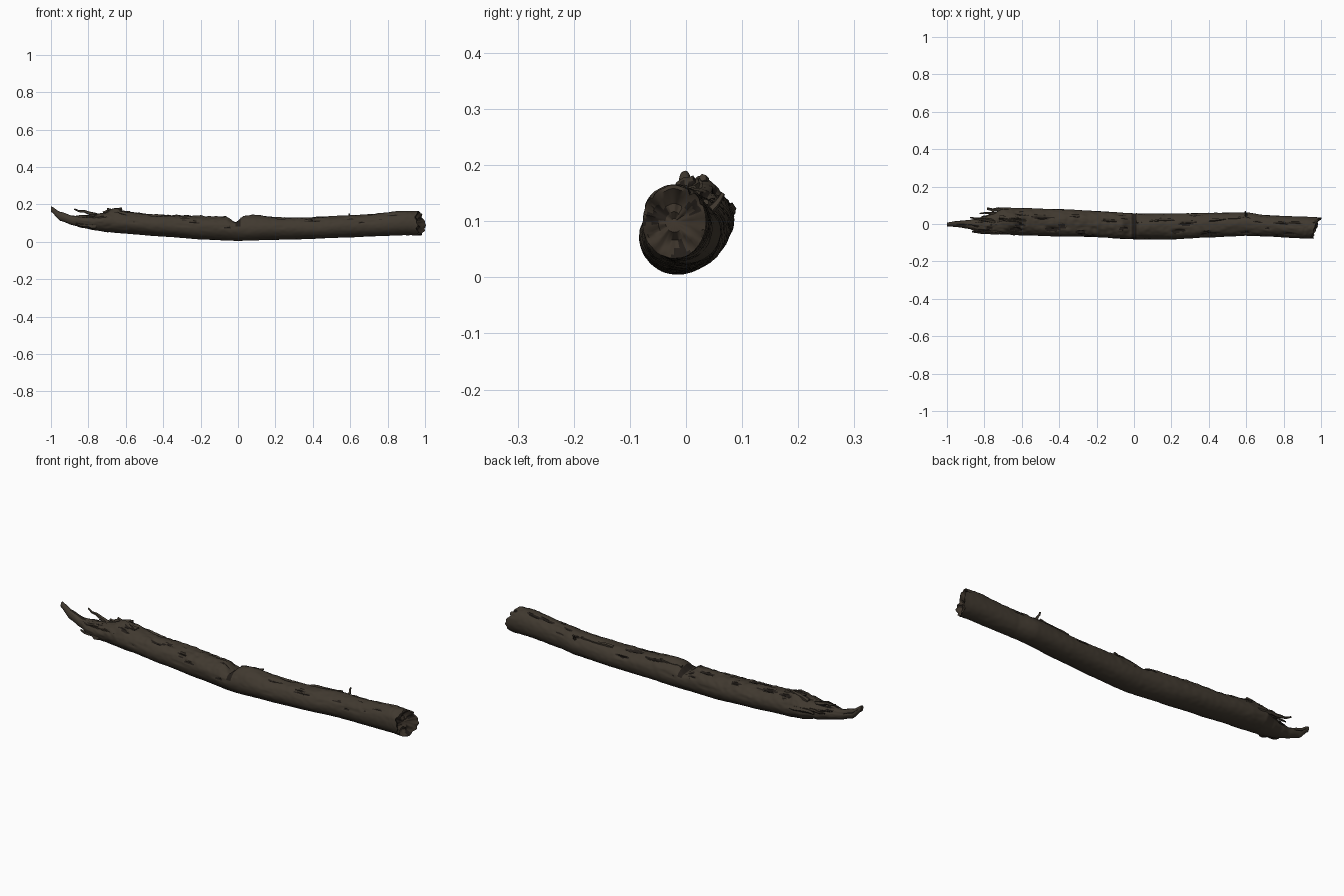
import bpy, bmesh, math, random
from mathutils import Vector, noise

cube = bpy.data.objects.get("Cube")
if cube:
    bpy.data.objects.remove(cube)
random.seed(4)


def material(name, rgb):
    m = bpy.data.materials.new(name)
    m.use_nodes = True
    m.diffuse_color = (*rgb, 1)
    bsdf = m.node_tree.nodes["Principled BSDF"]
    bsdf.inputs["Base Color"].default_value = (*rgb, 1)
    bsdf.inputs["Roughness"].default_value = 0.9
    return m


BARK = material("weathered bark", (0.052, 0.041, 0.029))
CRACK = material("dark crack", (0.017, 0.013, 0.010))
BROKEN = material("broken wood", (0.044, 0.033, 0.023))

# Log outline: x, back y, front y, top z, bottom z
STATIONS = [
    (-1.0, .008, -.012, .190, .160), (-.95, .016, -.016, .160, .112),
    (-.88, .022, -.026, .138, .088), (-.83, .035, -.050, .142, .074),
    (-.76, .055, -.055, .148, .060), (-.70, .082, -.056, .160, .050),
    (-.60, .086, -.061, .160, .043), (-.40, .080, -.066, .146, .028),
    (-.20, .070, -.070, .140, .013), (0, .056, -.082, .133, .005),
    (.20, .056, -.083, .132, .010), (.40, .060, -.072, .130, .016),
    (.60, .062, -.063, .141, .024), (.70, .048, -.066, .148, .029),
    (.90, .040, -.077, .166, .035), (1.0, .036, -.078, .163, .034),
]


def outline(x):
    for a, b in zip(STATIONS, STATIONS[1:]):
        if x <= b[0]:
            t = (x - a[0]) / (b[0] - a[0])
            t = t * 0.5 + (3 * t * t - 2 * t ** 3) * 0.5
            return [p + (q - p) * t for p, q in zip(a[1:], b[1:])]
    return STATIONS[-1][1:]


def bump(x, centre, width):
    return max(0, 1 - abs(x - centre) / width)


def groove(x, a):
    """Depth of the long splits, mostly on the worn upper side."""
    worn = max(0, math.sin(a) + 0.15) * (1.0 if x < 0.05 else 0.65)
    n = noise.noise(Vector((x * 9, math.cos(a) * 5, math.sin(a) * 5 + 3)))
    return max(0, n - 0.27) * worn


def surface(x, a):
    back, front, top, low = outline(x)
    yc, zc = (back + front) / 2, (top + low) / 2
    c, s = math.cos(a), math.sin(a)
    rough = 0.35 + max(0, s) * (1.1 if x < 0 else 0.5) + 0.6 * bump(x, -.75, .2)
    p = Vector((x * 7, c * 1.6, s * 1.6))
    r = 1 + 0.07 * rough * noise.noise(p) - 0.6 * groove(x, a)
    r += 0.05 * rough * noise.noise(Vector((x * 38, c * 5, s * 5)))
    y, z = yc + (back - front) / 2 * c * r, zc + (top - low) / 2 * s * r
    # Notch, ridge behind it and the raised knot
    if s > 0:
        z -= 0.032 * bump(x, -.015, .045) * s ** 2
        z += 0.012 * bump(x, .08, .09) * s ** 3
        z += 0.022 * bump(x, -.65, .06) * s ** 3
    # Slanted, ragged sawn end
    if x > 0.9:
        k = (x - 0.9) / 0.1
        x -= k * (0.022 - 0.022 * c + 0.014 * max(0, s))
        x += k * 0.012 * noise.noise(Vector((5, c * 3, s * 3)))
    return Vector((x, y, max(z, 0)))


def finish(bm, name, mats):
    bmesh.ops.recalc_face_normals(bm, faces=bm.faces)
    mesh = bpy.data.meshes.new(name)
    bm.to_mesh(mesh)
    bm.free()
    obj = bpy.data.objects.new(name, mesh)
    for m in mats:
        mesh.materials.append(m)
    bpy.context.collection.objects.link(obj)
    bpy.ops.object.select_all(action="DESELECT")
    obj.select_set(True)
    bpy.context.view_layer.objects.active = obj
    bpy.ops.object.shade_smooth_by_angle(angle=math.radians(50))
    return obj


def bridge(bm, r0, r1, choose):
    n = len(r0)
    for j in range(n):
        k = (j + 1) % n
        f = bm.faces.new((r0[j], r0[k], r1[k], r1[j]))
        f.material_index = choose(j)


# Log body
RINGS, SIDES = 320, 56
bm = bmesh.new()
angles = [math.tau * j / SIDES for j in range(SIDES)]
previous = None
for i in range(RINGS + 1):
    x = -1 + 2 * i / RINGS
    ring = [bm.verts.new(surface(x, a)) for a in angles]
    if previous:
        def bark_or_crack(j):
            notch = abs(x - .005) < .012 and math.sin(angles[j]) > .3
            return 1 if notch or groove(x, angles[j]) > 0.085 else 0
        bridge(bm, previous, ring, bark_or_crack)
    else:
        bm.faces.new(ring)
    previous = ring

# Rough hollowed face on the thick end
centre = sum((v.co for v in previous), Vector()) / SIDES
rim = [v.co.copy() for v in previous]
for scale, depth in ((.9, .002), (.72, .012), (.5, .02), (.28, .014), (.1, .012)):
    ring = []
    for co in rim:
        p = centre + (co - centre) * scale
        p.x += 0.016 * noise.noise(p * 45) - depth
        ring.append(bm.verts.new(p))
    bridge(bm, previous, ring,
           lambda j: 1 if noise.noise(ring[j].co * 30) > 0.3 else 2)
    previous = ring
bm.faces.new(previous).material_index = 2
finish(bm, "log_body", [BARK, CRACK, BROKEN])


def splinter(name, start, end, r0, r1, mat=BARK):
    """Bent, tapering sliver of wood with five sides."""
    start, end = Vector(start), Vector(end)
    d = (end - start).normalized()
    u = d.cross(Vector((0, 1, 0.3))).normalized()
    w = d.cross(u)
    bm = bmesh.new()
    previous = None
    for i in range(6):
        t = i / 5
        c = start.lerp(end, t)
        if 0 < i < 5:
            c += u * random.uniform(-.3, .3) * r0 + w * random.uniform(-.3, .3) * r0
        r = r0 + (r1 - r0) * t
        ring = [bm.verts.new(c + (u * math.cos(k * math.tau / 5)
                + w * math.sin(k * math.tau / 5)) * r) for k in range(5)]
        if previous:
            bridge(bm, previous, ring, lambda j: 0)
        else:
            bm.faces.new(ring)
        previous = ring
    bm.faces.new(previous)
    finish(bm, name, [mat])


# Splinters around the broken end
splinter("upright_splinter", (-.74, .01, .135), (-.875, .035, .175), .013, .004)
splinter("back_splinter", (-.64, .068, .115), (-.785, .082, .122), .016, .007)
splinter("knot_splinter", (-.58, .01, .150), (-.70, .025, .176), .016, .006)
splinter("knot_ridge", (-.72, .035, .150), (-.62, .03, .178), .012, .007)
splinter("front_splinter", (-.76, -.035, .085), (-.865, -.042, .097), .018, .004)
for i in range(7):
    y = -.04 + i * .016
    x = random.uniform(-.80, -.72)
    z = random.uniform(.115, .14)
    splinter("broken_sliver", (x + .09, y, z), (x - .05, y, z + .006),
             .013, .003, CRACK if i % 3 == 1 else BROKEN)

# Twig stub and lifted bark on the back
splinter("twig_stub", (.60, .035, .10), (.595, .066, .150), .010, .004)
splinter("lifted_bark", (.40, .02, .122), (.57, .035, .134), .010, .006)
splinter("notch_lip", (.015, .01, .120), (.13, .02, .135), .010, .006)
